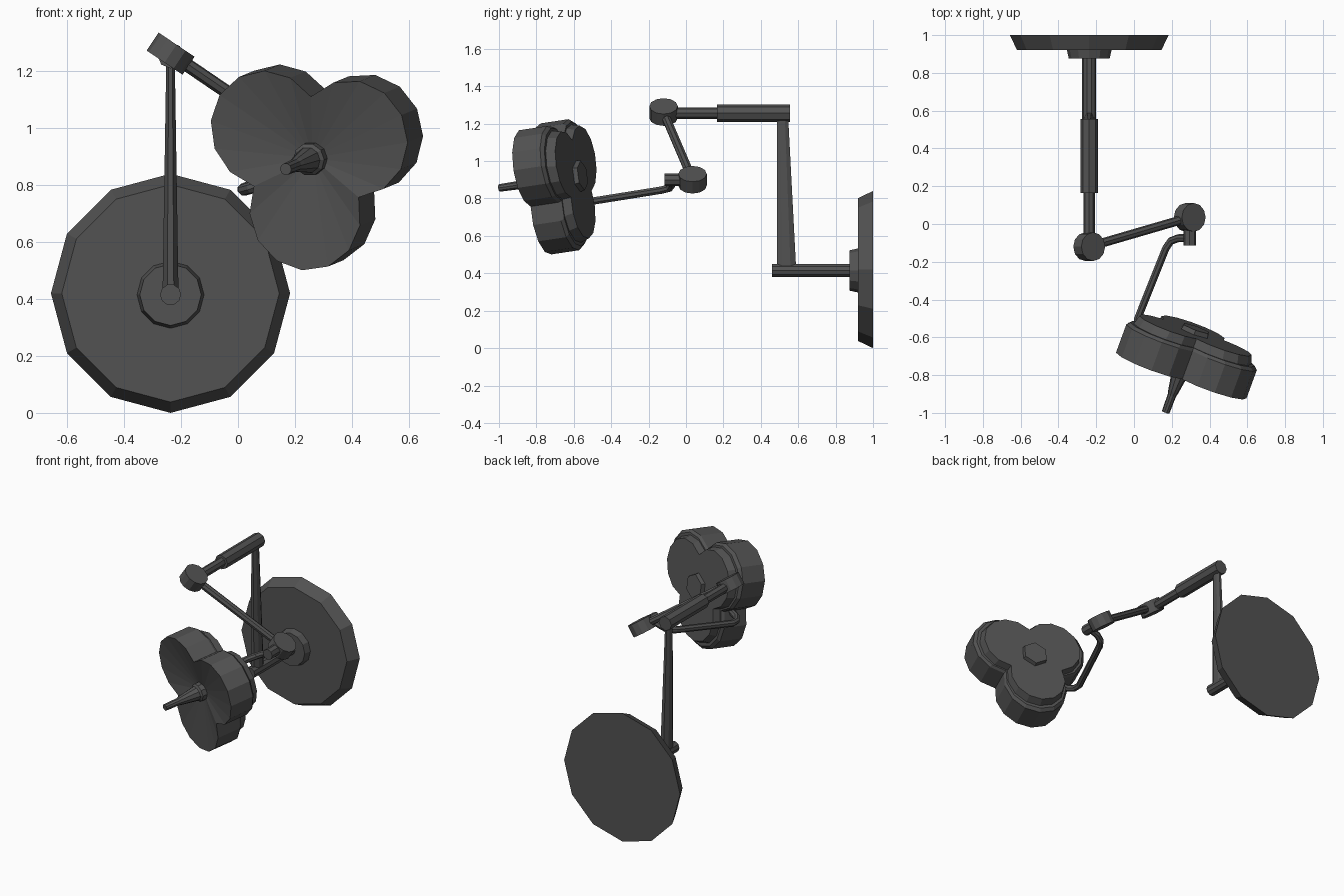
import bpy, bmesh, math
from mathutils import Vector, Matrix

old = bpy.data.objects.get("Cube")
if old:
    bpy.data.objects.remove(old, do_unlink=True)

# Single dark grey finish
GREY = (0.085, 0.085, 0.085, 1)
mat = bpy.data.materials.new("dark_grey")
mat.use_nodes = True
mat.diffuse_color = GREY
mat.node_tree.nodes["Principled BSDF"].inputs["Base Color"].default_value = GREY


def finish(name, bm, matrix=Matrix()):
    bmesh.ops.recalc_face_normals(bm, faces=bm.faces)
    me = bpy.data.meshes.new(name)
    bm.to_mesh(me)
    bm.free()
    me.materials.append(mat)
    ob = bpy.data.objects.new(name, me)
    ob.matrix_world = matrix
    bpy.context.collection.objects.link(ob)
    return ob


def loft(name, rings, matrix=Matrix(), tip=None):
    """Skin a list of point rings; the first end is capped, or fanned to a tip."""
    bm = bmesh.new()
    vs = [[bm.verts.new(p) for p in ring] for ring in rings]
    n = len(vs[0])
    for a, b in zip(vs, vs[1:]):
        for i in range(n):
            j = (i + 1) % n
            bm.faces.new((a[i], a[j], b[j], b[i]))
    if tip is None:
        bm.faces.new(vs[0])
    else:
        t = bm.verts.new(tip)
        for i in range(n):
            bm.faces.new((t, vs[0][i], vs[0][(i + 1) % n]))
    bm.faces.new(vs[-1])
    return finish(name, bm, matrix)


def turned(name, profile, matrix, sides, phase=0.0):
    """Turned part from (radius, height) pairs along local z."""
    rings = []
    for r, h in profile:
        angles = [phase + math.tau * i / sides for i in range(sides)]
        rings.append([(r * math.cos(a), r * math.sin(a), h) for a in angles])
    return loft(name, rings, matrix)


def rod(name, p, q, r1, r2=None, sides=8):
    p, q = Vector(p), Vector(q)
    d = q - p
    m = Matrix.Translation(p) @ d.to_track_quat('Z', 'Y').to_matrix().to_4x4()
    return turned(name, [(r1, 0), (r2 or r1, d.length)], m, sides)


# Wall plate, collar and lower shaft
X = -0.237
rod("wall_plate", (X, 1.0, 0.42), (X, 0.92, 0.42), 0.42, 0.382, 12)
rod("wall_collar", (X, 0.93, 0.415), (X, 0.875, 0.415), 0.12, 0.108, 12)
rod("lower_shaft", (X, 0.9, 0.415), (X, 0.46, 0.415), 0.037, sides=10)

# Tapered upright
rings = []
for z, yc, hx, hy in ((0.42, 0.538, 0.028, 0.051), (1.24, 0.516, 0.015, 0.03)):
    k = math.cos(math.pi / 8)
    rings.append([(X + hx / k * math.cos(a), yc + hy / k * math.sin(a), z)
                  for a in [math.pi / 8 + math.pi / 4 * i for i in range(8)]])
loft("upright", rings)

# Upper arm: sleeve and sliding bar
rod("upper_sleeve", (X, 0.555, 1.256), (X, 0.165, 1.256), 0.046, sides=8)
rod("upper_bar", (X, 0.2, 1.256), (X, -0.1, 1.256), 0.03, sides=8)

# Two disc joints with the sloping arm between them
J1, J2 = Vector((X, -0.12, 1.262)), Vector((0.295, 0.035, 0.9))
axis = Vector((0.555, 0, 0.83)).normalized()
for name, c in (("upper_joint", J1), ("lower_joint", J2)):
    rod(name, c - axis * 0.038, c + axis * 0.038, 0.076, sides=12)
rod("sloping_arm", J1, J2, 0.024, sides=8)
rod("joint_stub", (0.295, 0.0, 0.9), (0.295, -0.115, 0.9), 0.034, sides=8)

# Bent rod carrying the lamp head
path = [(0.295, -0.075, 0.895), (0.235, -0.075, 0.875), (0.195, -0.09, 0.855),
        (0.168, -0.13, 0.845), (0.018, -0.505, 0.785), (0.02, -0.55, 0.783),
        (0.045, -0.585, 0.79), (0.11, -0.61, 0.81)]
cu = bpy.data.curves.new("bent_rod", 'CURVE')
cu.dimensions = '3D'
cu.bevel_depth = 0.021
cu.bevel_resolution = 2
cu.use_fill_caps = True
sp = cu.splines.new('POLY')
sp.points.add(len(path) - 1)
for pt, co in zip(sp.points, path):
    pt.co = (*co, 1)
cu.materials.append(mat)
bent = bpy.data.objects.new("bent_rod", cu)
bpy.context.collection.objects.link(bent)
bpy.ops.object.select_all(action='DESELECT')
bent.select_set(True)
bpy.context.view_layer.objects.active = bent
bpy.ops.object.convert(target='MESH')
for f in bpy.context.object.data.polygons:
    f.use_smooth = False

# Lamp head frame: local z points out of the lit side
n = Vector((-0.34, -0.93, -0.14)).normalized()
u = Vector((0.939, -0.343, 0)).normalized()
v = n.cross(u).normalized()
u = v.cross(n)
head = Matrix((u, v, n)).transposed().to_4x4()
head.translation = (0.245, -0.785, 0.888)

# Three-lobed outline: arcs that meet in the crevices
D, R, SEG, HALF = 0.185, 0.208, 8, math.radians(110)
outline = []
for lobe in (24, 144, 264):
    a0 = math.radians(lobe)
    for i in range(SEG):
        a = a0 - HALF + 2 * HALF * i / SEG
        outline.append((D * math.cos(a0) + R * math.cos(a),
                        D * math.sin(a0) + R * math.sin(a)))

# Dished front, deep rim, stepped back
steps = [(1, 0), (1, -0.16), (0.95, -0.177), (0.9, -0.177), (0.86, -0.225)]
loft("lamp_head", [[(x * s, y * s, h) for x, y in outline] for s, h in steps],
     head, tip=(0, 0, -0.05))

# Hexagonal boss on the back and grip on the front
turned("back_boss", [(0.088, -0.21), (0.08, -0.25)], head, 6, math.pi / 6)
turned("grip", [(0.058, -0.06), (0.058, -0.01), (0.046, 0.0), (0.028, 0.11),
                (0.023, 0.13), (0.021, 0.228)], head, 10)
